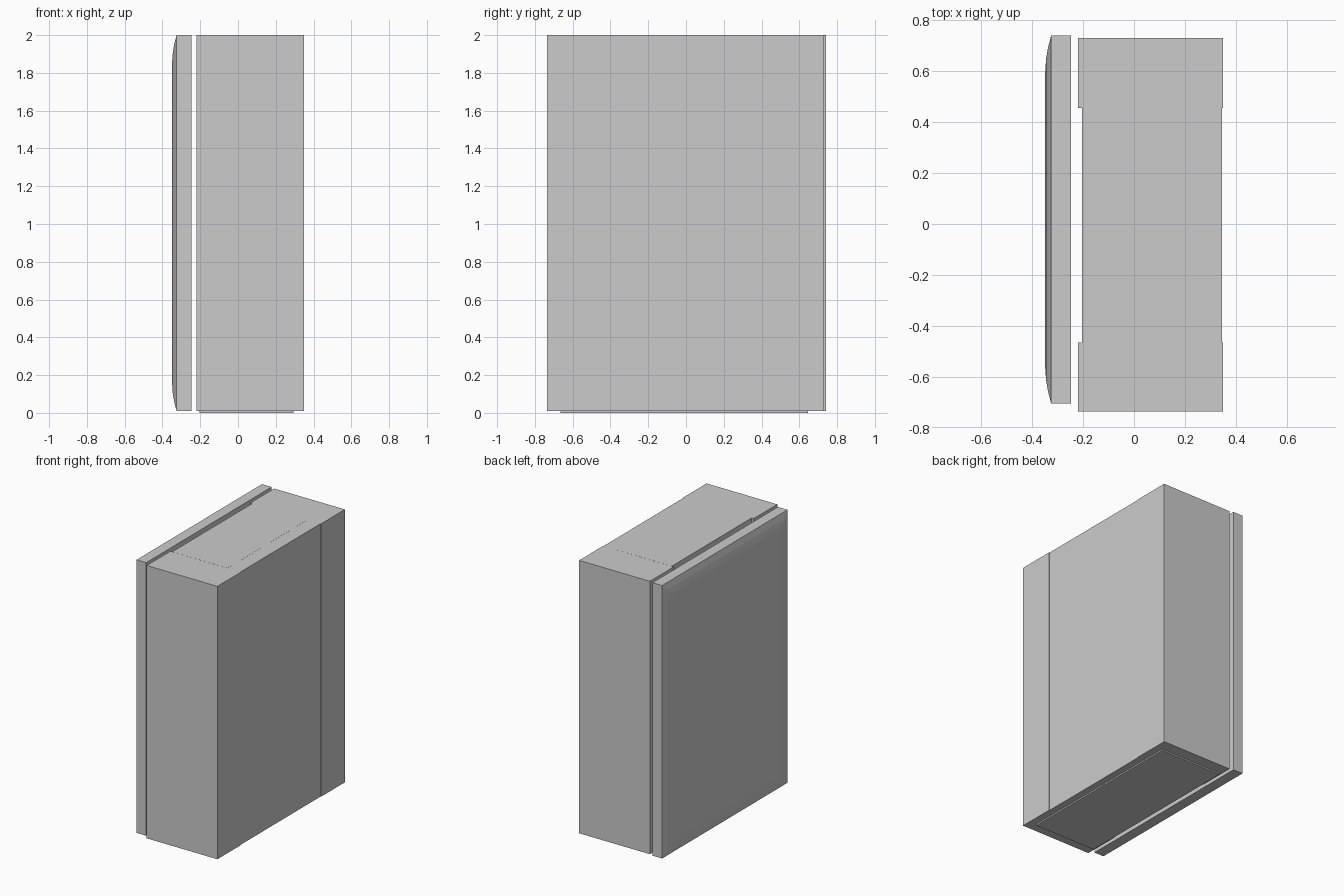
import bpy, bmesh

if "Cube" in bpy.data.objects:
    bpy.data.objects.remove(bpy.data.objects["Cube"])


def loft(name, rings):
    """Closed solid skinned through rings with equal point counts."""
    bm = bmesh.new()
    loops = [[bm.verts.new(p) for p in ring] for ring in rings]
    n = len(loops[0])
    for a, b in zip(loops, loops[1:]):
        for i in range(n):
            j = (i + 1) % n
            bm.faces.new((a[i], a[j], b[j], b[i]))
    bm.faces.new(loops[0][::-1])
    bm.faces.new(loops[-1])
    bmesh.ops.recalc_face_normals(bm, faces=bm.faces)
    mesh = bpy.data.meshes.new(name)
    bm.to_mesh(mesh)
    bm.free()
    obj = bpy.data.objects.new(name, mesh)
    bpy.context.collection.objects.link(obj)
    return obj


def prism(name, outline, z0, z1):
    return loft(name, [[(x, y, z) for x, y in outline] for z in (z0, z1)])


def rect(x0, x1, y0, y1):
    return [(x0, y0), (x1, y0), (x1, y1), (x0, y1)]


# Cabinet with shallow recesses along the two long faces
prism("cabinet", [
    (-0.22, -0.737), (0.35, -0.737), (0.35, -0.466), (0.346, -0.466),
    (0.346, 0.456), (0.35, 0.456), (0.35, 0.731), (-0.22, 0.731),
    (-0.22, 0.456), (-0.204, 0.456), (-0.204, -0.466), (-0.22, -0.466),
], 0.01, 1.9995)

# Inner panel showing as a fine seam on top
prism("top_panel", rect(-0.204, 0.242, -0.466, 0.456), 1.98, 2.0)

# Low plinth
prism("plinth", rect(-0.205, 0.295, -0.665, 0.645), 0.0, 0.012)

# Door with a gently pillowed outer face: (x, inset from edge)
door_steps = [(-0.247, 0), (-0.325, 0), (-0.337, 0.045),
              (-0.345, 0.09), (-0.3485, 0.14), (-0.35, 0.19)]
loft("door", [
    [(x, y, z) for y, z in rect(-0.705 + d, 0.74 - d, 0.01 + d, 2.0 - d)]
    for x, d in door_steps
])
